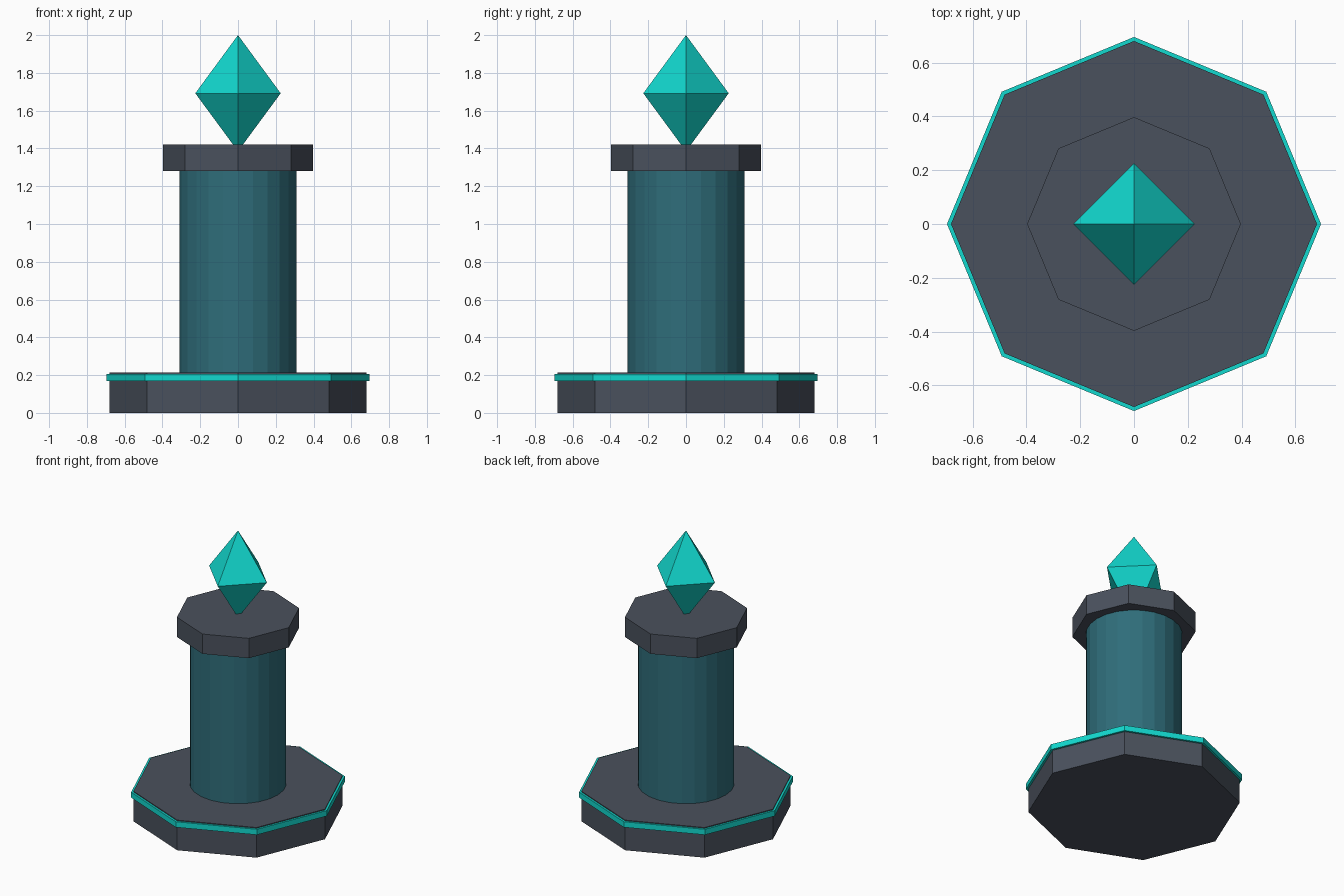
import bpy
import bmesh
import math

if "Cube" in bpy.data.objects:
    bpy.data.objects.remove(bpy.data.objects["Cube"])


def material(name, color):
    mat = bpy.data.materials.new(name)
    mat.diffuse_color = (*color, 1.0)
    mat.use_nodes = True
    mat.node_tree.nodes["Principled BSDF"].inputs["Base Color"].default_value = mat.diffuse_color
    return mat


slate = material("dark_slate", (0.068, 0.082, 0.109))
blue = material("deep_teal", (0.028, 0.153, 0.195))
glow = material("bright_turquoise", (0.006, 0.69, 0.62))


def turned(name, sides, profile, mat):
    """Solid from (radius, z) rings, bottom to top; radius 0 makes a point."""
    bm = bmesh.new()
    rings = []
    for r, z in profile:
        if r == 0:
            rings.append([bm.verts.new((0, 0, z))] * sides)
        else:
            angles = [2 * math.pi * i / sides for i in range(sides)]
            rings.append([bm.verts.new((r * math.cos(a), r * math.sin(a), z))
                          for a in angles])
    for low, high in zip(rings, rings[1:]):
        for i in range(sides):
            j = (i + 1) % sides
            corners = dict.fromkeys((low[i], low[j], high[j], high[i]))
            bm.faces.new(list(corners))
    # End caps where the profile does not close to a point
    if profile[0][0] > 0:
        bm.faces.new(rings[0][::-1])
    if profile[-1][0] > 0:
        bm.faces.new(rings[-1])
    bmesh.ops.recalc_face_normals(bm, faces=bm.faces)
    mesh = bpy.data.meshes.new(name)
    bm.to_mesh(mesh)
    bm.free()
    mesh.materials.append(mat)
    obj = bpy.data.objects.new(name, mesh)
    bpy.context.collection.objects.link(obj)
    return obj


# Octagonal plinth with a glowing band just below its top edge
turned("base", 8, [(0.68, 0), (0.68, 0.213)], slate)
turned("base_trim", 8, [(0.695, 0.168), (0.695, 0.207)], glow)

# Round shaft and octagonal cap
turned("column", 24, [(0.31, 0.2), (0.31, 1.29)], blue)
turned("cap", 8, [(0.397, 1.28), (0.397, 1.42)], slate)

# Four-sided crystal balanced on its tip
turned("crystal", 4, [(0, 1.385), (0.226, 1.692), (0, 2.0)], glow)
